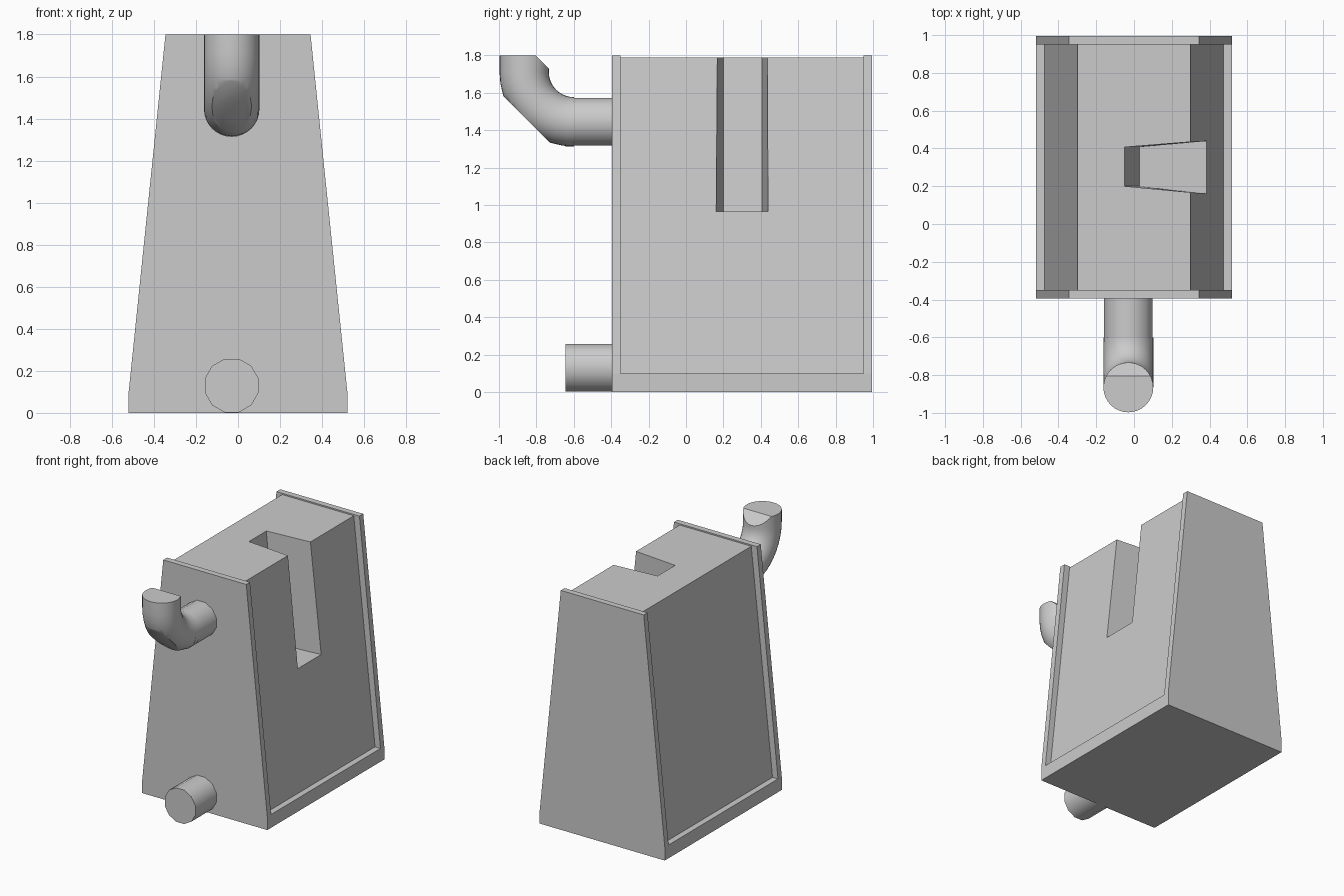
import bpy, bmesh, math
from mathutils import Vector

if "Cube" in bpy.data.objects:
    bpy.data.objects.remove(bpy.data.objects["Cube"])

grey = bpy.data.materials.new("plain_grey")
grey.diffuse_color = (0.6, 0.6, 0.6, 1)
grey.use_nodes = True
grey.node_tree.nodes["Principled BSDF"].inputs["Base Color"].default_value = grey.diffuse_color


def make(name, bm, smooth=False):
    bmesh.ops.recalc_face_normals(bm, faces=bm.faces[:])
    me = bpy.data.meshes.new(name)
    bm.to_mesh(me)
    bm.free()
    ob = bpy.data.objects.new(name, me)
    me.materials.append(grey)
    bpy.context.collection.objects.link(ob)
    if smooth:
        bpy.ops.object.select_all(action='DESELECT')
        ob.select_set(True)
        bpy.context.view_layer.objects.active = ob
        bpy.ops.object.shade_smooth_by_angle(angle=math.radians(35))
    return ob


def loft(bm, rings):
    """Skin a list of closed rings and cap both ends."""
    vs = [[bm.verts.new(p) for p in r] for r in rings]
    n = len(vs[0])
    for a, b in zip(vs, vs[1:]):
        for i in range(n):
            j = (i + 1) % n
            bm.faces.new((a[i], a[j], b[j], b[i]))
    bm.faces.new(vs[0])
    bm.faces.new(vs[-1])


def slab(name, profile, y0, y1):
    """Extrude an x-z profile along y."""
    bm = bmesh.new()
    loft(bm, [[(x, y, z) for x, z in profile] for y in (y0, y1)])
    return make(name, bm)


def mirrored(half):
    return half + [(-x, z) for x, z in reversed(half)]


# Base plinth and the two tapered end plates
slab("base", mirrored([(0.52, 0), (0.52, 0.1)]), -0.395, 0.995)
plate = mirrored([(0.52, 0.1), (0.345, 1.8)])
slab("front_plate", plate, -0.395, -0.35)
slab("back_plate", plate, 0.95, 0.995)

# Recessed tapered core
core = slab("core", mirrored([(0.475, 0.1), (0.298, 1.79)]), -0.35, 0.95)

# Slot cutter: flared toward the right, sloping inner wall
bm = bmesh.new()
loft(bm, [[(xi, 0.2, z), (0.6, 0.138, z), (0.6, 0.458, z), (xi, 0.407, z)]
          for z, xi in ((0.965, 0.03), (1.9, -0.06))])
cutter = make("slot_cutter", bm)
cutter.hide_render = True
cutter.hide_set(True)
cut = core.modifiers.new("slot", 'BOOLEAN')
cut.object = cutter
cut.solver = 'EXACT'

# Straight round pipes on the front
R, PX = 0.132, -0.03


def pipe(name, z):
    bm = bmesh.new()
    loft(bm, [[(PX + R * math.sin(a), y, z + R * math.cos(a))
               for a in [math.radians(15 + 30 * k) for k in range(12)]]
              for y in (-0.645, -0.38)])
    make(name, bm, True)


pipe("lower_pipe", 0.13)
pipe("upper_pipe", 1.445)

# Elbow turning upward, with trimmed outer bend and trimmed mouth
path = [(-0.645, 1.445, 0)]
path += [(-0.6 - 0.265 * math.sin(t), 1.71 - 0.265 * math.cos(t), t)
         for t in [math.radians(9 * k) for k in range(11)]]
path += [(-0.865, 1.8, math.pi / 2)]
bm = bmesh.new()
rings = []
for y, z, t in path:
    ring = []
    for k in range(32):
        a = 2 * math.pi * k / 32
        c = R * math.cos(a)
        ring.append((PX + R * math.sin(a), y + c * math.sin(t), z + c * math.cos(t)))
    rings.append(ring)
loft(bm, rings)
for co, no in (((PX, -0.855, 1.46), (0, -1, -1)), ((PX, -0.805, 1.8), (0, 1, 1))):
    cutting = bmesh.ops.bisect_plane(bm, geom=bm.verts[:] + bm.edges[:] + bm.faces[:],
                                     plane_co=co, plane_no=Vector(no).normalized(),
                                     clear_outer=True)
    rim = [e for e in cutting["geom_cut"] if isinstance(e, bmesh.types.BMEdge)]
    bmesh.ops.holes_fill(bm, edges=rim, sides=0)
elbow = make("elbow", bm, True)
